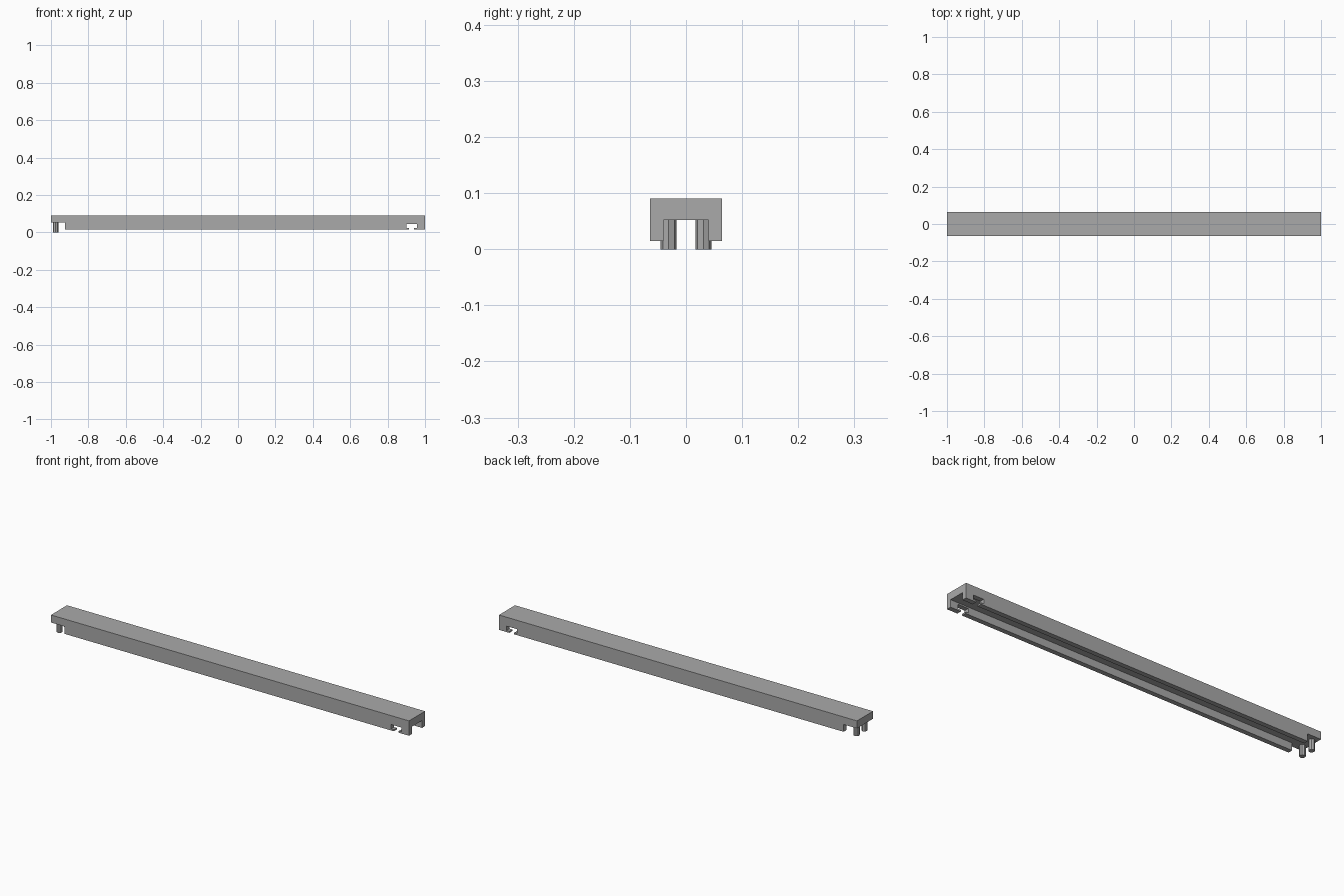
import bpy
import bmesh

cube = bpy.data.objects.get("Cube")
if cube:
    bpy.data.objects.remove(cube, do_unlink=True)

# One plain grey for the whole model
grey = bpy.data.materials.new("plain_grey")
grey.use_nodes = True
colour = (0.4, 0.4, 0.4, 1)
grey.diffuse_color = colour
grey.node_tree.nodes["Principled BSDF"].inputs["Base Color"].default_value = colour

HALF_WIDTH, INNER = 0.064, 0.04
BOTTOM, CEILING, TOP = 0.015, 0.052, 0.09
WALL_START = -0.925


def make_object(name, bm):
    bmesh.ops.recalc_face_normals(bm, faces=bm.faces)
    mesh = bpy.data.meshes.new(name)
    bm.to_mesh(mesh)
    bm.free()
    mesh.materials.append(grey)
    obj = bpy.data.objects.new(name, mesh)
    bpy.context.collection.objects.link(obj)
    return obj


def extrude_profile(name, points, axis, start, length):
    """Extrude a closed outline along x (y, z points) or y (x, z points)."""
    bm = bmesh.new()
    if axis == "x":
        verts = [bm.verts.new((start, a, z)) for a, z in points]
        offset = (length, 0, 0)
    else:
        verts = [bm.verts.new((a, start, z)) for a, z in points]
        offset = (0, length, 0)
    face = bm.faces.new(verts)
    result = bmesh.ops.extrude_face_region(bm, geom=[face], use_keep_orig=True)
    moved = [v for v in result["geom"] if isinstance(v, bmesh.types.BMVert)]
    bmesh.ops.translate(bm, verts=moved, vec=offset)
    return make_object(name, bm)


# Top bar, running the full length
extrude_profile("top_bar", [(-HALF_WIDTH, CEILING), (HALF_WIDTH, CEILING),
                            (HALF_WIDTH, TOP), (-HALF_WIDTH, TOP)], "x", -1, 2)

# Side wall outline with an undercut slot near the open end
SLOT_TOP, LIP_TOP = 0.045, 0.023
wall = [(WALL_START, CEILING), (WALL_START, BOTTOM),
        (0.915, BOTTOM), (0.915, LIP_TOP), (0.9, LIP_TOP), (0.9, SLOT_TOP),
        (0.957, SLOT_TOP), (0.957, LIP_TOP), (0.942, LIP_TOP), (0.942, BOTTOM),
        (1, BOTTOM), (1, CEILING)]

for side, sign in (("left", 1), ("right", -1)):
    label = "back" if sign > 0 else "front"
    extrude_profile(label + "_wall", wall, "y", sign * INNER,
                    sign * (HALF_WIDTH - INNER))

    # Eight-sided peg under the overhanging end
    bm = bmesh.new()
    bmesh.ops.create_cone(bm, cap_ends=True, segments=8, radius1=0.0145,
                          radius2=0.0145, depth=CEILING)
    bmesh.ops.translate(bm, verts=bm.verts, vec=(-0.975, sign * 0.031, CEILING / 2))
    make_object(label + "_peg", bm)
